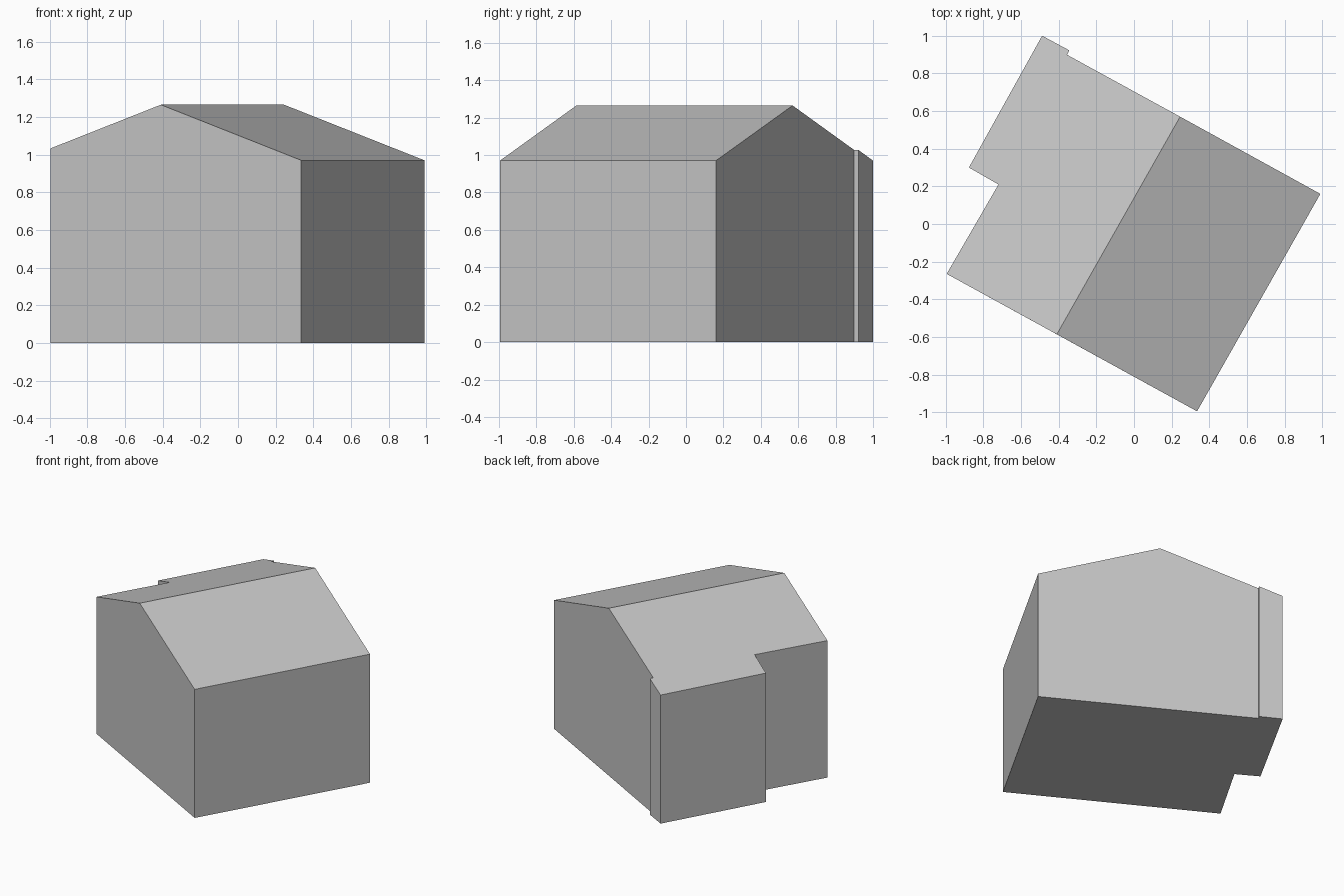
import bpy
import bmesh
from mathutils import Vector

cube = bpy.data.objects.get("Cube")
if cube:
    bpy.data.objects.remove(cube, do_unlink=True)

# One plain grey for the whole building
grey = bpy.data.materials.new("plain grey")
grey.use_nodes = True
colour = (0.56, 0.56, 0.56, 1)
grey.diffuse_color = colour
grey.node_tree.nodes["Principled BSDF"].inputs["Base Color"].default_value = colour

# Ridge ends and the roof pitch falling away on both sides
RIDGE_Z, PITCH = 1.265, 0.347
ridge_front = Vector((-0.41, -0.586))
ridge_back = Vector((0.245, 0.57))
along = (ridge_back - ridge_front).normalized()
across = Vector((along.y, -along.x))


def roof_z(p):
    return RIDGE_Z - PITCH * abs((p - ridge_front).dot(across))


# Footprint, counter-clockwise: eaves side, then the side with the shallow wing
east = [Vector(p) for p in ((0.335, -0.995), (0.99, 0.16))]
west = [Vector(p) for p in ((-0.356, 0.899), (-0.343, 0.922), (-0.488, 1.0),
                            (-0.877, 0.3), (-0.72, 0.21), (-0.995, -0.265))]
footprint = east + west

bm = bmesh.new()
base = [bm.verts.new((p.x, p.y, 0)) for p in footprint]
eaves = [bm.verts.new((p.x, p.y, roof_z(p))) for p in footprint]
peak_front, peak_back = [bm.verts.new((p.x, p.y, RIDGE_Z))
                         for p in (ridge_front, ridge_back)]

# Walls, with the ridge point added to each gable
n = len(footprint)
gable_peaks = {1: [peak_back], n - 1: [peak_front]}
for i in range(n):
    j = (i + 1) % n
    bm.faces.new([base[i], base[j], eaves[j]] + gable_peaks.get(i, []) + [eaves[i]])

# Floor and the two roof slopes
bm.faces.new(base[::-1])
bm.faces.new([eaves[0], eaves[1], peak_back, peak_front])
bm.faces.new([peak_front, peak_back] + eaves[2:])
bmesh.ops.recalc_face_normals(bm, faces=bm.faces)

mesh = bpy.data.meshes.new("gabled_house")
bm.to_mesh(mesh)
bm.free()
mesh.materials.append(grey)
house = bpy.data.objects.new("gabled_house", mesh)
bpy.context.collection.objects.link(house)
